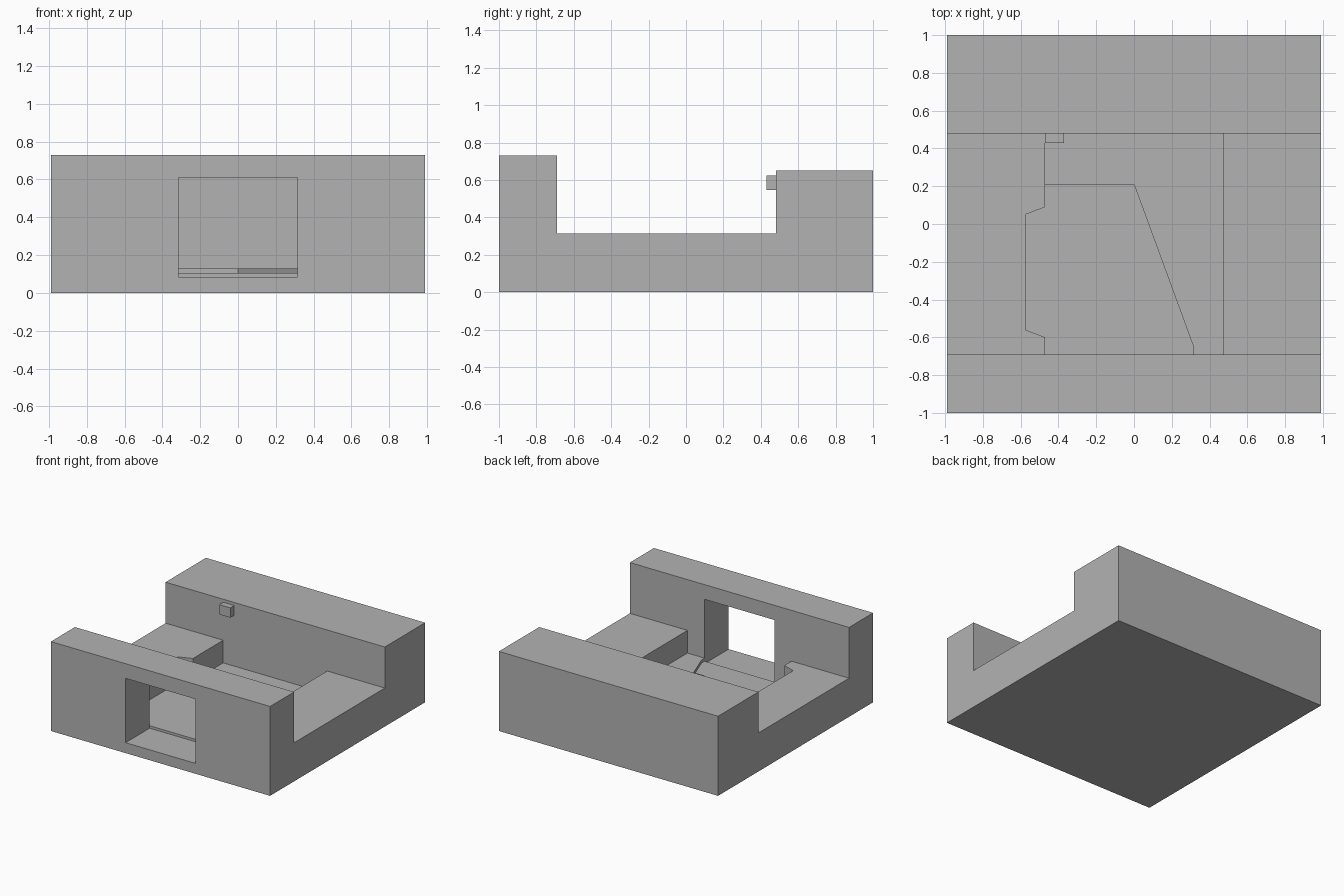
import bpy
import bmesh
from mathutils import Vector

cube = bpy.data.objects.get("Cube")
if cube:
    bpy.data.objects.remove(cube, do_unlink=True)

# Single plain material
grey = bpy.data.materials.new("plain grey")
grey.use_nodes = True
COLOUR = (0.45, 0.45, 0.45, 1)
grey.diffuse_color = COLOUR
for node in grey.node_tree.nodes:
    if node.type == 'BSDF_PRINCIPLED':
        node.inputs["Base Color"].default_value = COLOUR


def prism(name, outline, offset):
    """Extrude a closed outline of 3D points along an offset."""
    bm = bmesh.new()
    face = bm.faces.new([bm.verts.new(p) for p in outline])
    made = bmesh.ops.extrude_face_region(bm, geom=[face])
    moved = [v for v in made["geom"] if isinstance(v, bmesh.types.BMVert)]
    bmesh.ops.translate(bm, verts=moved, vec=Vector(offset))
    bmesh.ops.recalc_face_normals(bm, faces=bm.faces)
    mesh = bpy.data.meshes.new(name)
    bm.to_mesh(mesh)
    bm.free()
    mesh.materials.append(grey)
    obj = bpy.data.objects.new(name, mesh)
    bpy.context.scene.collection.objects.link(obj)
    return obj


def upright(name, outline, bottom, top):
    return prism(name, [(x, y, bottom) for x, y in outline], (0, 0, top - bottom))


def box(name, x0, x1, y0, y1, z0, z1):
    return upright(name, [(x0, y0), (x1, y0), (x1, y1), (x0, y1)], z0, z1)


def cut(target, cutter):
    """Subtract the cutter, then discard it."""
    cutter.hide_render = True
    mod = target.modifiers.new("cut", 'BOOLEAN')
    mod.operation = 'DIFFERENCE'
    mod.solver = 'EXACT'
    mod.object = cutter
    bpy.context.view_layer.objects.active = target
    bpy.ops.object.modifier_apply(modifier=mod.name)
    bpy.data.objects.remove(cutter, do_unlink=True)


HALF = 0.99
FRONT, BACK = -0.69, 0.48      # inner faces of the two walls
SIDE = 0.47                    # half width of the well
OPENING = 0.315                # half width of the window

# Body: side profile with a tall front wall and a thick back wall
profile = [(-1, 0), (1, 0), (1, 0.65), (BACK, 0.65), (BACK, 0.315),
           (FRONT, 0.315), (FRONT, 0.73), (-1, 0.73)]
body = prism("body", [(-HALF, y, z) for y, z in profile], (2 * HALF, 0, 0))

# Central well
cut(body, box("well_cutter", -SIDE, SIDE, FRONT, BACK, 0.13, 0.9))

# Shallow lower floor with a slanted edge and a side notch
floor = [(-SIDE, FRONT), (OPENING, FRONT), (OPENING, -0.65), (0, 0.21),
         (-SIDE, 0.21), (-SIDE, 0.09), (-0.575, 0.05), (-0.575, -0.56),
         (-SIDE, -0.6)]
cut(body, upright("floor_cutter", floor, 0.105, 0.9))

# Window through the front wall
cut(body, box("window_cutter", -OPENING, OPENING, -1.1, FRONT, 0.085, 0.61))

# Small peg on the back wall
box("peg", -SIDE, -0.37, 0.43, BACK, 0.545, 0.625)
